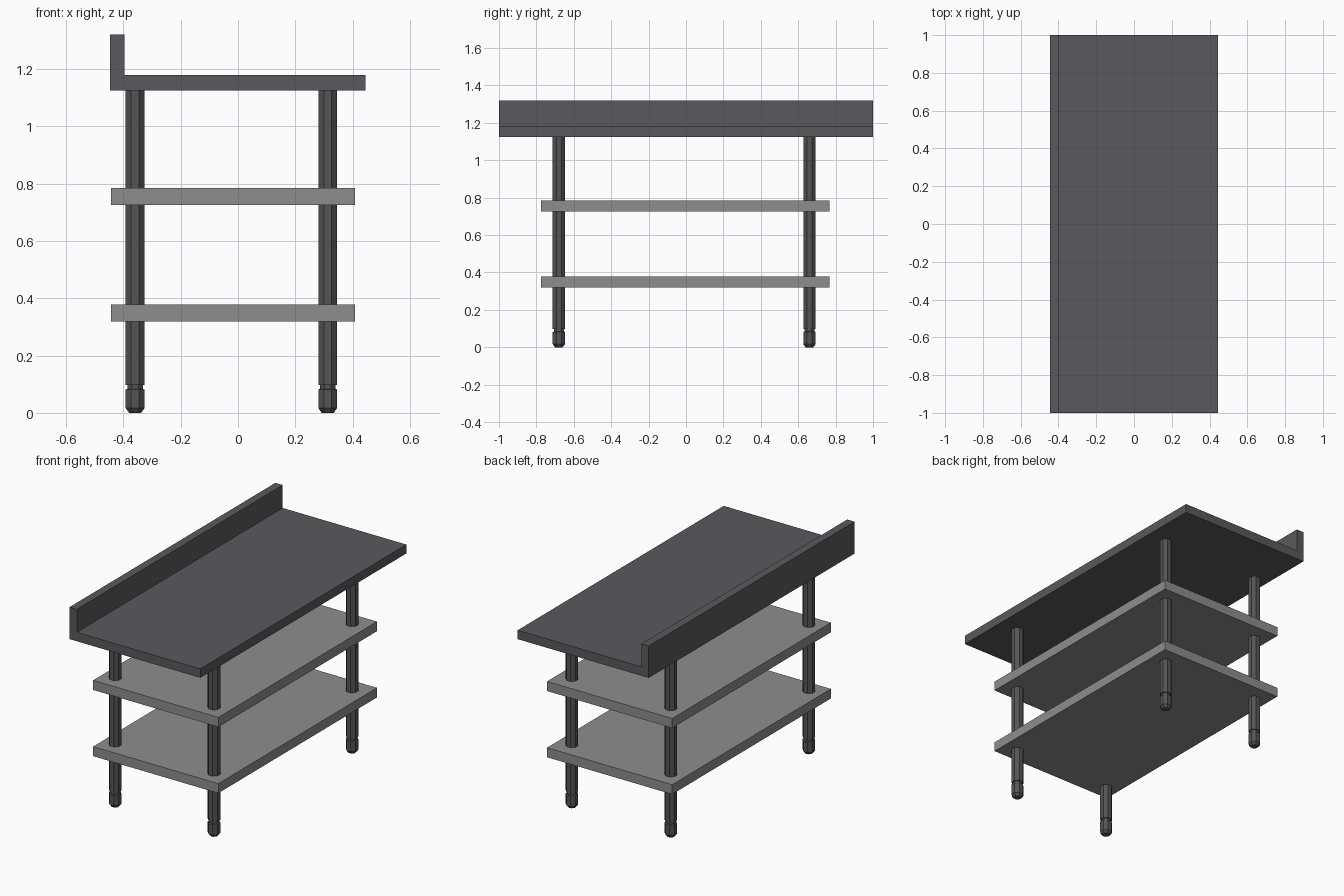
import bpy, bmesh
from math import pi, cos, sin

if "Cube" in bpy.data.objects:
    bpy.data.objects.remove(bpy.data.objects["Cube"])


def material(name, rgb):
    mat = bpy.data.materials.new(name)
    mat.diffuse_color = (*rgb, 1)
    mat.use_nodes = True
    mat.node_tree.nodes["Principled BSDF"].inputs["Base Color"].default_value = mat.diffuse_color
    return mat


def add_object(name, bm, mat):
    bmesh.ops.recalc_face_normals(bm, faces=bm.faces)
    mesh = bpy.data.meshes.new(name)
    bm.to_mesh(mesh)
    bm.free()
    mesh.materials.append(mat)
    obj = bpy.data.objects.new(name, mesh)
    bpy.context.collection.objects.link(obj)
    return obj


def extrude_profile(name, profile, y0, y1, mat):
    """Extrude a closed x-z outline along y."""
    bm = bmesh.new()
    face = bm.faces.new([bm.verts.new((x, y0, z)) for x, z in profile])
    ext = bmesh.ops.extrude_face_region(bm, geom=[face])
    verts = [v for v in ext["geom"] if isinstance(v, bmesh.types.BMVert)]
    bmesh.ops.translate(bm, verts=verts, vec=(0, y1 - y0, 0))
    return add_object(name, bm, mat)


def turned(name, profile, location, mat, sides=8):
    """Stack flat-sided rings of (apothem, z) and cap both ends."""
    bm = bmesh.new()
    rings = []
    for r, z in profile:
        r /= cos(pi / sides)
        angles = [(i + 0.5) * 2 * pi / sides for i in range(sides)]
        rings.append([bm.verts.new((r * cos(a), r * sin(a), z)) for a in angles])
    for low, high in zip(rings, rings[1:]):
        for i in range(sides):
            j = (i + 1) % sides
            bm.faces.new((low[i], low[j], high[j], high[i]))
    bm.faces.new(rings[0])
    bm.faces.new(rings[-1])
    obj = add_object(name, bm, mat)
    obj.location = location
    return obj


top_mat = material("dark_top", (0.105, 0.098, 0.11))
shelf_mat = material("grey_shelf", (0.27, 0.27, 0.27))
leg_mat = material("dark_leg", (0.09, 0.09, 0.09))

# Worktop with upstand along its left edge
extrude_profile("worktop", [(-0.446, 1.124), (0.444, 1.124), (0.444, 1.179),
                            (-0.396, 1.179), (-0.396, 1.32), (-0.446, 1.32)],
                -1, 1, top_mat)

# Two shelves
for name, z0, z1 in (("lower_shelf", 0.319, 0.378), ("upper_shelf", 0.726, 0.785)):
    extrude_profile(name, [(-0.443, z0), (0.408, z0), (0.408, z1), (-0.443, z1)],
                    -0.774, 0.767, shelf_mat)

# Octagonal legs with a grooved, tapered foot
leg_profile = [(0.021, 0), (0.033, 0.017), (0.033, 0.081), (0.027, 0.084),
               (0.027, 0.098), (0.033, 0.098), (0.033, 1.126)]
for side, x in (("left", -0.359), ("right", 0.313)):
    for end, y in (("front", -0.68), ("back", 0.66)):
        turned(f"{end}_{side}_leg", leg_profile, (x, y, 0), leg_mat)
